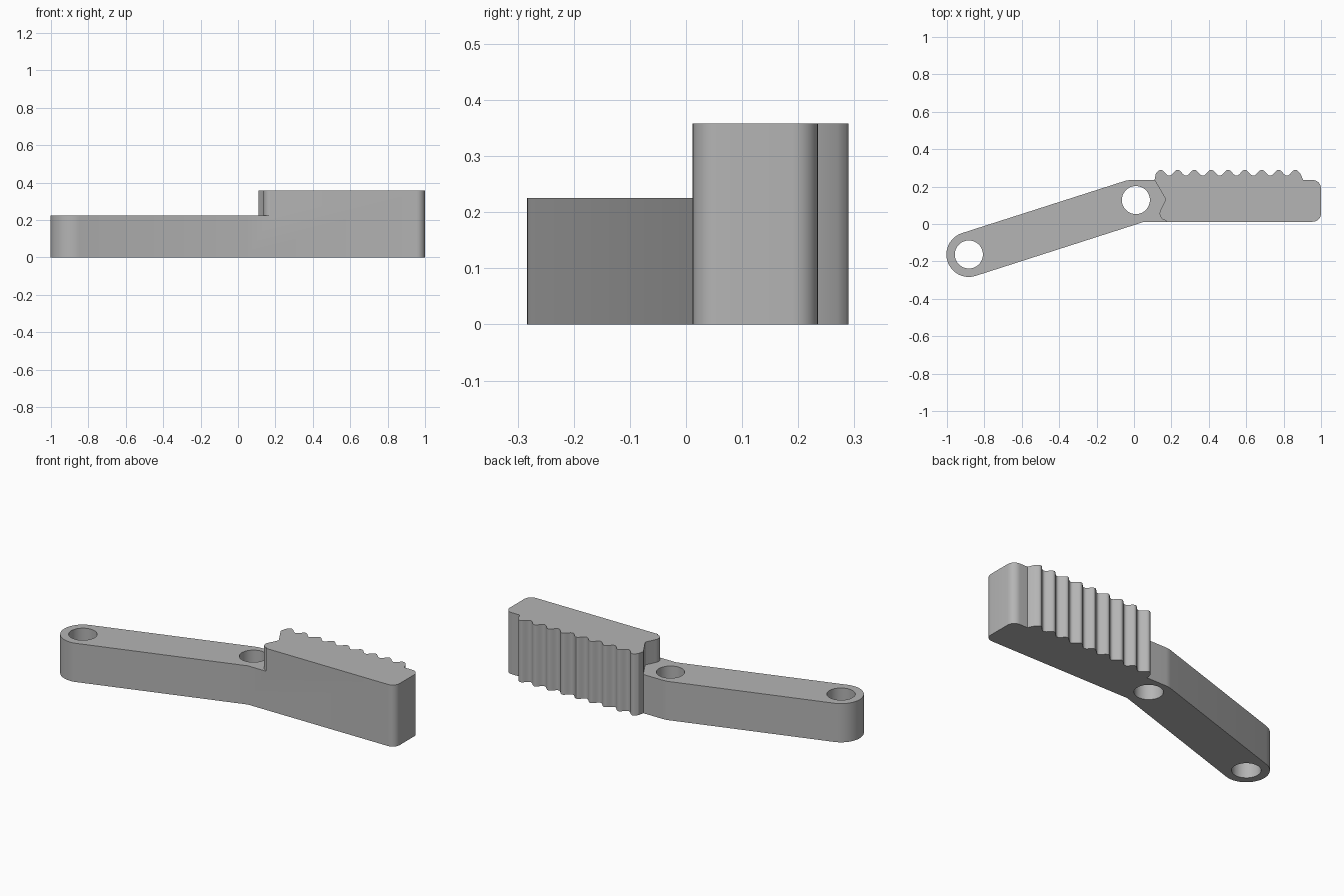
import bpy
import bmesh
from math import cos, sin, pi, radians

if "Cube" in bpy.data.objects:
    bpy.data.objects.remove(bpy.data.objects["Cube"])

ARM_TOP, RACK_TOP = 0.225, 0.358
FRONT, BACK = 0.012, 0.235
PIVOT, TIP = (0.01, 0.128), (-0.883, -0.163)

grey = bpy.data.materials.new("plain grey")
grey.use_nodes = True
grey.diffuse_color = (0.46, 0.46, 0.46, 1)
grey.node_tree.nodes["Principled BSDF"].inputs["Base Color"].default_value = grey.diffuse_color


def arc(cx, cy, r, start, end, steps):
    angles = [radians(start + (end - start) * i / steps) for i in range(steps + 1)]
    return [(cx + r * cos(a), cy + r * sin(a)) for a in angles]


def prism(name, outline, z0, z1):
    """Extrude a closed plan outline from z0 to z1."""
    bm = bmesh.new()
    face = bm.faces.new([bm.verts.new((x, y, z0)) for x, y in outline])
    top = bmesh.ops.extrude_face_region(bm, geom=[face])["geom"]
    verts = [v for v in top if isinstance(v, bmesh.types.BMVert)]
    bmesh.ops.translate(bm, verts=verts, vec=(0, 0, z1 - z0))
    bmesh.ops.recalc_face_normals(bm, faces=bm.faces)
    mesh = bpy.data.meshes.new(name)
    bm.to_mesh(mesh)
    bm.free()
    obj = bpy.data.objects.new(name, mesh)
    bpy.context.collection.objects.link(obj)
    mesh.materials.append(grey)
    return obj


# Row of rounded teeth along the back, listed from left to right
teeth = []
first, pitch, count = 0.143, 0.09, 9
start, stop, steps = first - 0.026, first + pitch * (count - 1) + 0.026, 110
for i in range(steps + 1):
    x = start + (stop - start) * i / steps
    teeth.append((x, 0.274 + 0.016 * cos(2 * pi * (x - first) / pitch)))

# Whole plan: rounded arm end, bend, rack with rounded corners, teeth
r = 0.045
outline = arc(*TIP, 0.12, 108, 288, 32)
outline += [(0.055, FRONT)]
outline += arc(1 - r, FRONT + r, r, -90, 0, 8)
outline += arc(1 - r, BACK - r, r, 0, 90, 8)
outline += [(0.905, BACK)] + teeth[::-1] + [(0.11, BACK)]
outline += arc(-0.015, BACK - 0.12, 0.12, 90, 108, 4)
lever = prism("toothed_lever", outline, 0, RACK_TOP)

# Cutter that lowers the arm, leaving the notched end of the rack
step_edge = [(0.11, BACK), (0.166, 0.139)]
step_edge += arc(0.158, 0.131, 0.01, 30, -30, 4)
step_edge += arc(0.174, 0.056, 0.037, 148, 265, 10)
step_outline = [(-1.2, -0.5), (-1.2, 0.4), (0.09, 0.4)] + step_edge + [(0.172, -0.5)]
cutters = [prism("step_cutter", step_outline, ARM_TOP, 0.6)]

# Two round holes
for name, centre in (("pivot_hole_cutter", PIVOT), ("tip_hole_cutter", TIP)):
    cutters.append(prism(name, arc(*centre, 0.075, 0, 352.5, 47), -0.1, 0.6))

bpy.context.view_layer.objects.active = lever
lever.select_set(True)
for cutter in cutters:
    cut = lever.modifiers.new(cutter.name, "BOOLEAN")
    cut.operation = "DIFFERENCE"
    cut.solver = "EXACT"
    cut.object = cutter
    bpy.ops.object.modifier_apply(modifier=cut.name)
    bpy.data.objects.remove(cutter)

bpy.ops.object.shade_smooth_by_angle(angle=radians(30))
